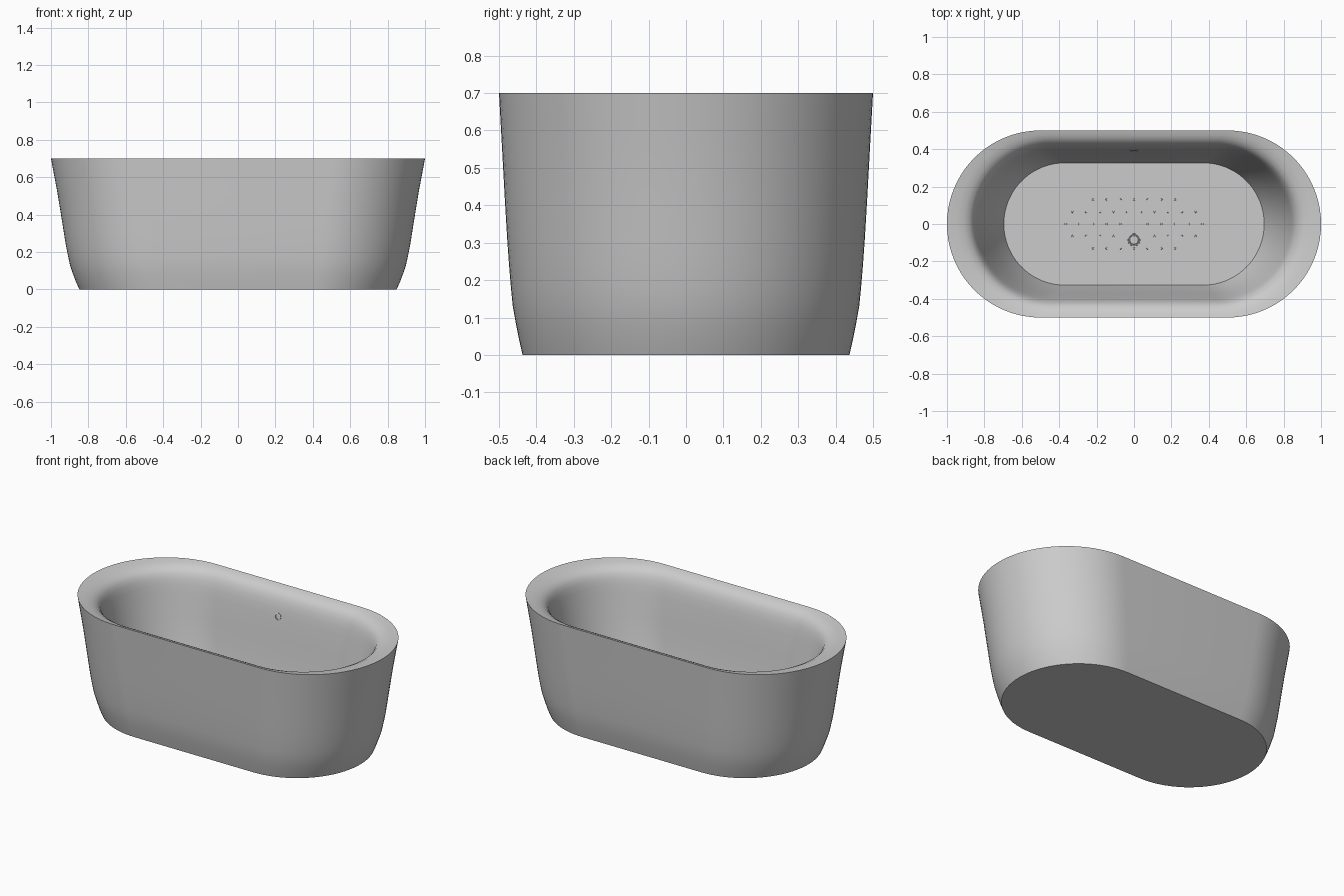
import bpy, bmesh, math
from mathutils import Vector

if "Cube" in bpy.data.objects:
    bpy.data.objects.remove(bpy.data.objects["Cube"])

SEG = 40      # segments per rounded end
FLOOR = 0.12  # height of the inner floor


def ring(a, b, z):
    """Stadium outline: half length a, half width b, round ends."""
    c = a - b
    pts = []
    for sx, start in ((1, -90), (-1, 90)):
        for i in range(SEG + 1):
            t = math.radians(start + 180 * i / SEG)
            pts.append((sx * c + b * math.cos(t), b * math.sin(t), z))
    return pts


def finish(bm, name, angle=35):
    bmesh.ops.recalc_face_normals(bm, faces=bm.faces)
    me = bpy.data.meshes.new(name)
    bm.to_mesh(me)
    bm.free()
    ob = bpy.data.objects.new(name, me)
    bpy.context.collection.objects.link(ob)
    bpy.ops.object.select_all(action='DESELECT')
    ob.select_set(True)
    bpy.context.view_layer.objects.active = ob
    bpy.ops.object.shade_smooth_by_angle(angle=math.radians(angle))
    return ob


def lathe(name, profile, location, axis=(0, 0, 1), n=32):
    """Round fitting from (radius, height) pairs, open at the back, capped in front."""
    bm = bmesh.new()
    rows = [[bm.verts.new((r * math.cos(2 * math.pi * i / n), r * math.sin(2 * math.pi * i / n), h))
             for i in range(n)] for r, h in profile]
    for lo, hi in zip(rows, rows[1:]):
        for i in range(n):
            j = (i + 1) % n
            bm.faces.new((lo[i], lo[j], hi[j], hi[i]))
    bm.faces.new(rows[-1])
    ob = finish(bm, name)
    ob.location = location
    ob.rotation_mode = 'QUATERNION'
    ob.rotation_quaternion = Vector((0, 0, 1)).rotation_difference(Vector(axis))
    return ob


# Tub shell: underside, outer wall, sloping rim, inner wall, floor
profile = [
    (0.848, 0.437, 0.0), (0.866, 0.446, 0.04), (0.883, 0.455, 0.085),
    (0.898, 0.463, 0.13), (0.909, 0.468, 0.18), (0.921, 0.473, 0.24),
    (0.932, 0.478, 0.31), (0.948, 0.484, 0.41), (0.966, 0.490, 0.52),
    (0.983, 0.495, 0.61), (1.0, 0.5, 0.70),
    (0.95, 0.476, 0.694), (0.91, 0.456, 0.685), (0.882, 0.438, 0.671),
    (0.864, 0.425, 0.652), (0.852, 0.413, 0.625), (0.842, 0.404, 0.59),
    (0.832, 0.395, 0.545), (0.80, 0.378, 0.42), (0.765, 0.361, 0.30),
    (0.73, 0.344, 0.20), (0.696, 0.327, FLOOR),
]
bm = bmesh.new()
rows = [[bm.verts.new(p) for p in ring(*s)] for s in profile]
for lo, hi in zip(rows, rows[1:]):
    for i in range(len(lo)):
        j = (i + 1) % len(lo)
        bm.faces.new((lo[i], lo[j], hi[j], hi[i]))
bm.faces.new(rows[0][::-1])
bm.faces.new(rows[-1])
finish(bm, "tub_shell")

# Drain: raised ring around a shallow plug
lathe("drain", [(0.034, -0.002), (0.033, 0.004), (0.029, 0.005), (0.027, 0.002), (0.024, 0.002),
                (0.022, 0.005)], (0, -0.085, FLOOR))

# Overflow fitting on the back inner wall
lathe("overflow", [(0.022, -0.008), (0.022, 0.004), (0.018, 0.006), (0.014, 0.006), (0.014, 0.0)],
      (0, 0.395, 0.545), axis=(0, -1, 0.17))

# Small studs on the floor in staggered rows
bm = bmesh.new()
for y, count in ((-0.13, 7), (-0.065, 10), (0, 11), (0.065, 10), (0.13, 7)):
    for k in range(count):
        x = (k - (count - 1) / 2) * 0.073
        if math.hypot(x, y + 0.085) < 0.042:
            continue
        made = bmesh.ops.create_cone(bm, cap_ends=True, segments=10, radius1=0.006,
                                     radius2=0.005, depth=0.003)
        bmesh.ops.translate(bm, verts=made["verts"], vec=(x, y, FLOOR + 0.001))
finish(bm, "floor_studs")
